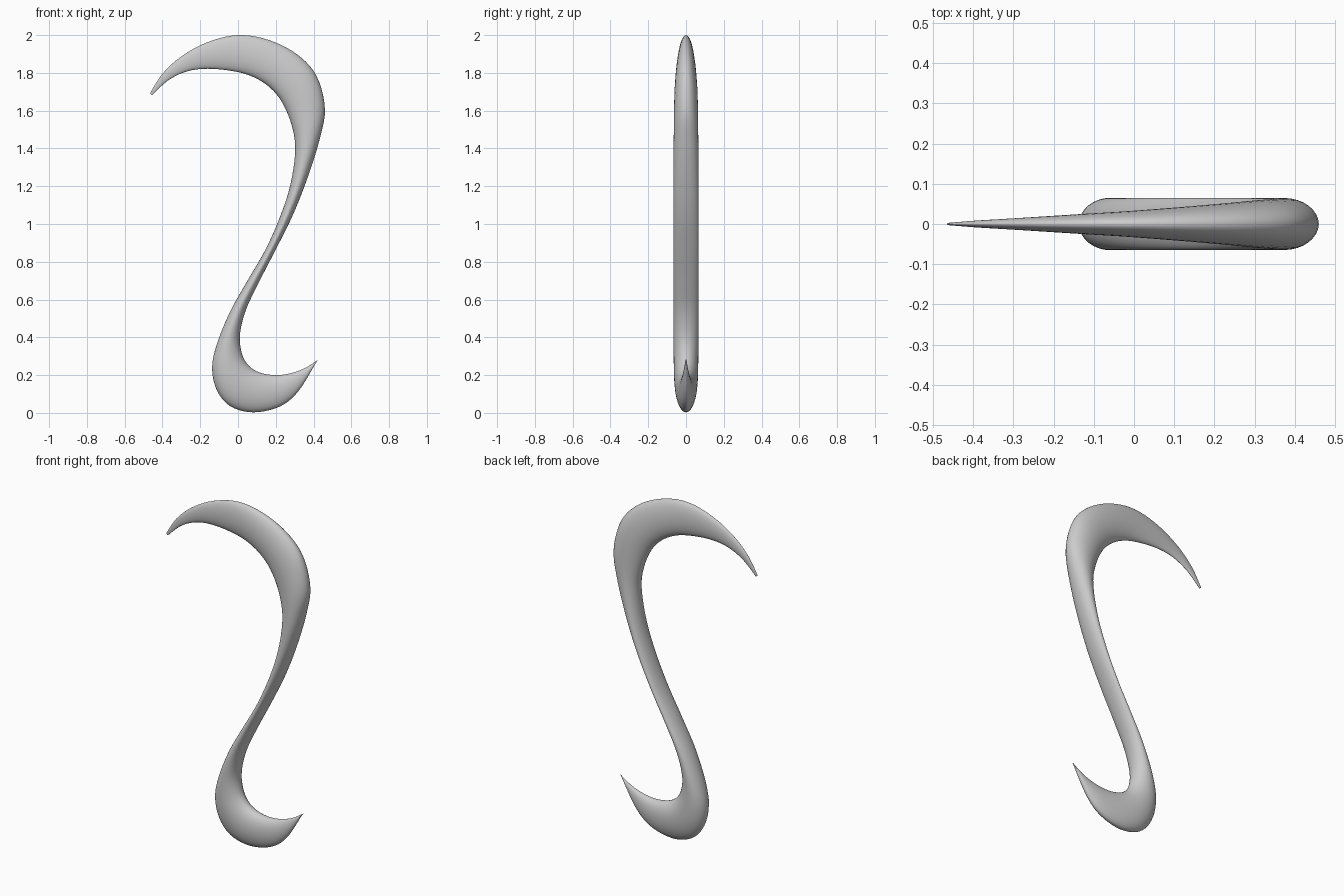
import bpy, bmesh, math

if "Cube" in bpy.data.objects:
    bpy.data.objects.remove(bpy.data.objects["Cube"])

# Stations from top tip to bottom tip: edge A (x, z), edge B (x, z), half thickness in y
stations = [
    (-.466, 1.692, -.455, 1.682, .003), (-.40, 1.795, -.37, 1.76, .009),
    (-.30, 1.887, -.27, 1.808, .015), (-.16, 1.963, -.16, 1.822, .023),
    (0, 2.0, -.03, 1.81, .032), (.16, 1.975, .07, 1.783, .042),
    (.31, 1.90, .16, 1.73, .052), (.415, 1.785, .23, 1.65, .060),
    (.46, 1.61, .282, 1.53, .064), (.43, 1.44, .303, 1.40, .065),
    (.365, 1.235, .28, 1.22, .065), (.287, 1.04, .227, 1.05, .065),
    (.20, .865, .148, .87, .065), (.11, .69, .05, .70, .065),
    (.04, .54, -.04, .54, .065), (.01, .41, -.11, .37, .065),
    (.022, .31, -.137, .24, .065), (.06, .247, -.112, .12, .063),
    (.12, .212, -.04, .035, .057), (.20, .20, .08, .003, .046),
    (.28, .21, .22, .033, .033), (.36, .24, .32, .115, .018),
    (.426, .283, .416, .272, .003),
]
SUB, SIDES = 5, 32


def spline(p0, p1, p2, p3, t):
    return [0.5 * (2*b + (c - a)*t + (2*a - 5*b + 4*c - d)*t*t + (3*b - a - 3*c + d)*t**3)
            for a, b, c, d in zip(p0, p1, p2, p3)]


# Smoothly interpolated stations
last = len(stations) - 1
path = []
for i in range(last):
    quad = [stations[max(0, min(last, i + k))] for k in (-1, 0, 1, 2)]
    path += [spline(*quad, s / SUB) for s in range(SUB)]
path.append(stations[-1])

# Loft elliptical rings along the S curve
bm = bmesh.new()
rings = []
for ax, az, bx, bz, h in path:
    ring = []
    for k in range(SIDES):
        a = 2 * math.pi * k / SIDES
        c = math.cos(a) / 2
        ring.append(bm.verts.new(((ax + bx)/2 + (ax - bx)*c, h*math.sin(a), (az + bz)/2 + (az - bz)*c)))
    rings.append(ring)
for r, q in zip(rings, rings[1:]):
    for k in range(SIDES):
        n = (k + 1) % SIDES
        bm.faces.new((r[k], r[n], q[n], q[k]))
bm.faces.new(rings[0][::-1])
bm.faces.new(rings[-1])
bmesh.ops.recalc_face_normals(bm, faces=bm.faces)

mesh = bpy.data.meshes.new("s_hook")
bm.to_mesh(mesh)
bm.free()
hook = bpy.data.objects.new("s_hook", mesh)
bpy.context.collection.objects.link(hook)
bpy.context.view_layer.objects.active = hook
hook.select_set(True)
bpy.ops.object.shade_smooth_by_angle(angle=math.radians(50))
